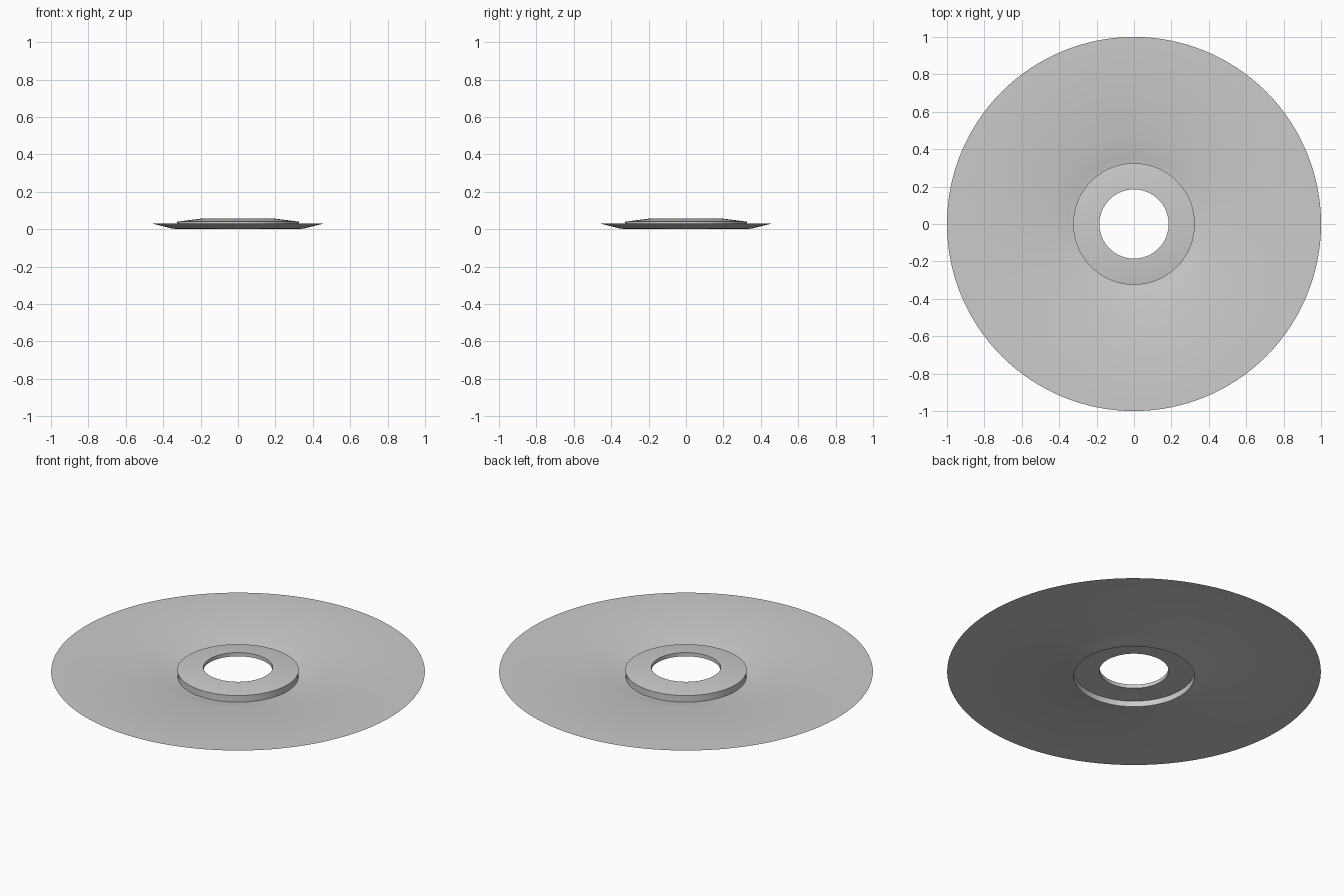
import bpy, bmesh
from math import cos, sin, tau

if "Cube" in bpy.data.objects:
    bpy.data.objects.remove(bpy.data.objects["Cube"])

SIDES = 128


def revolve(name, profile, closed=False):
    """Turn an (radius, z) profile around the z axis."""
    bm = bmesh.new()
    rings = [[bm.verts.new((r * cos(tau * i / SIDES), r * sin(tau * i / SIDES), z))
              for i in range(SIDES)] for r, z in profile]
    pairs = list(zip(rings, rings[1:]))
    if closed:
        pairs.append((rings[-1], rings[0]))
    for a, b in pairs:
        for i in range(SIDES):
            j = (i + 1) % SIDES
            bm.faces.new((a[i], a[j], b[j], b[i]))
    if closed:
        bmesh.ops.recalc_face_normals(bm, faces=bm.faces)
    mesh = bpy.data.meshes.new(name)
    bm.to_mesh(mesh)
    bm.free()
    obj = bpy.data.objects.new(name, mesh)
    bpy.context.collection.objects.link(obj)
    bpy.ops.object.select_all(action='DESELECT')
    obj.select_set(True)
    bpy.context.view_layer.objects.active = obj
    bpy.ops.object.shade_smooth_by_angle(angle=0.6)
    return obj


# thin sheet: flat rim, dished centre, short collar rising to the hub
revolve("disc_sheet", [(1.0, 0.03), (0.46, 0.03), (0.355, 0.004),
                       (0.323, 0.0), (0.323, 0.034)])

# raised hub ring with a sloping top and a centre hole
revolve("hub_ring", [(0.185, 0.034), (0.325, 0.034), (0.325, 0.040),
                     (0.20, 0.056), (0.185, 0.056)], closed=True)
